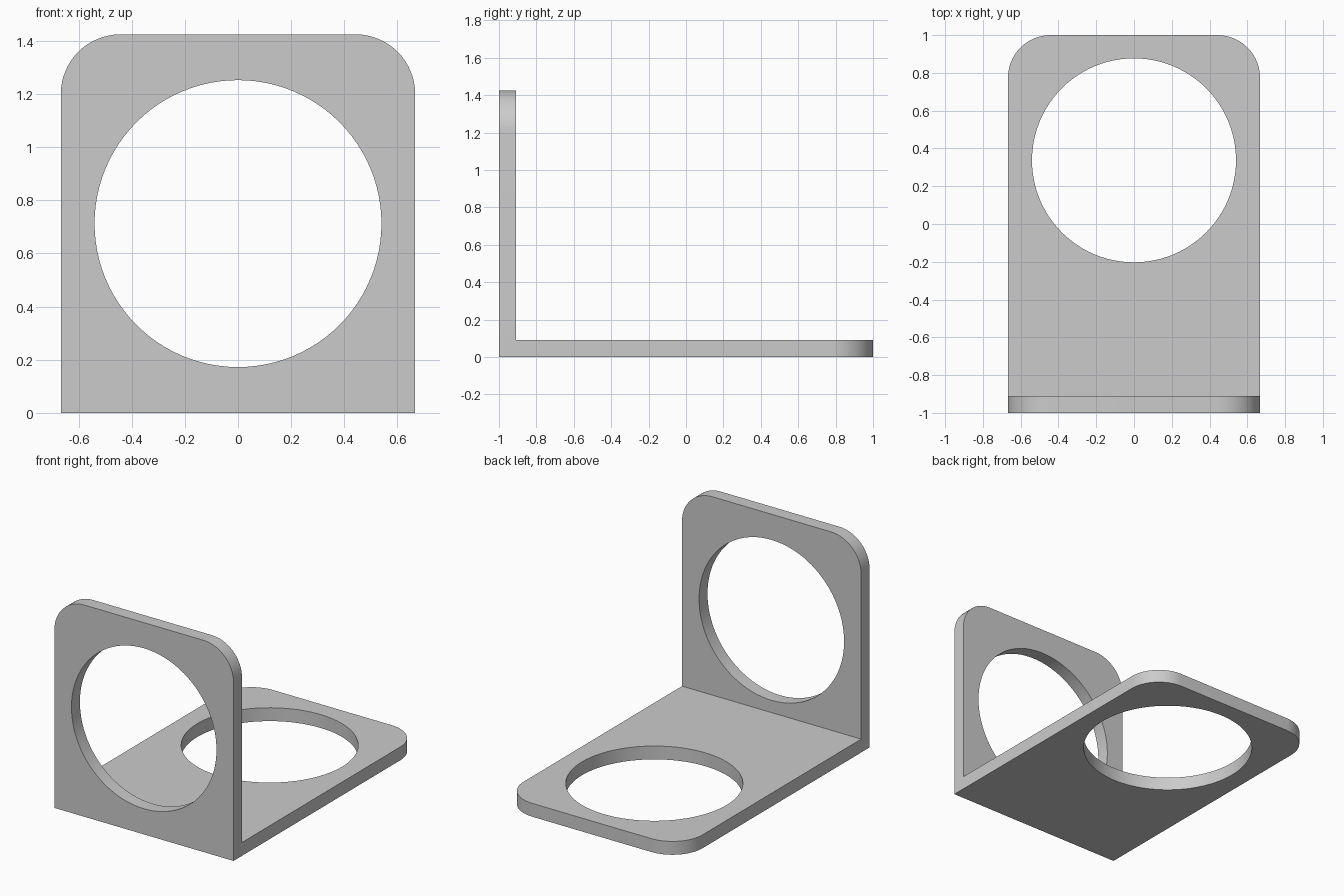
import bpy, bmesh, math
from mathutils import Matrix

old = bpy.data.objects.get("Cube")
if old:
    bpy.data.objects.remove(old, do_unlink=True)

HALF_W, HEIGHT, THICK = 0.667, 1.425, 0.09
CORNER_R, HOLE_R = 0.225, 0.54

grey = bpy.data.materials.new("plain grey")
grey.use_nodes = True
colour = (0.6, 0.6, 0.6, 1)
grey.diffuse_color = colour
grey.node_tree.nodes["Principled BSDF"].inputs["Base Color"].default_value = colour


def make_object(name, bm):
    bmesh.ops.recalc_face_normals(bm, faces=bm.faces)
    mesh = bpy.data.meshes.new(name)
    bm.to_mesh(mesh)
    bm.free()
    mesh.materials.append(grey)
    obj = bpy.data.objects.new(name, mesh)
    bpy.context.collection.objects.link(obj)
    return obj


def hole_cutter(name, centre, rotation):
    bm = bmesh.new()
    bmesh.ops.create_cone(bm, cap_ends=True, segments=96, radius1=HOLE_R,
                          radius2=HOLE_R, depth=THICK * 3,
                          matrix=Matrix.Translation(centre) @ rotation)
    obj = make_object(name, bm)
    obj.hide_render = True
    return obj


# L-shaped side profile (y, z), extruded across the width
profile = [(-1, 0), (1, 0), (1, THICK), (-1 + THICK, THICK),
           (-1 + THICK, HEIGHT), (-1, HEIGHT)]
bm = bmesh.new()
face = bm.faces.new([bm.verts.new((-HALF_W, y, z)) for y, z in profile])
side = bmesh.ops.extrude_face_region(bm, geom=[face])["geom"]
bmesh.ops.translate(bm, vec=(2 * HALF_W, 0, 0),
                    verts=[v for v in side if isinstance(v, bmesh.types.BMVert)])

# Rounded corners at the free end of each leg
corners = [e for e in bm.edges
           if all(v.co.y > 0.99 for v in e.verts) and abs(e.verts[0].co.z - e.verts[1].co.z) > 0.01
           or all(v.co.z > HEIGHT - 0.01 for v in e.verts) and abs(e.verts[0].co.y - e.verts[1].co.y) > 0.01]
bmesh.ops.bevel(bm, geom=corners, offset=CORNER_R, offset_type='OFFSET',
                segments=16, profile=0.5, affect='EDGES')
bracket = make_object("angle_bracket", bm)

# Round opening through each leg
cutters = [
    hole_cutter("upright_hole_cutter", (0, -1 + THICK / 2, HEIGHT / 2),
                Matrix.Rotation(math.pi / 2, 4, 'X')),
    hole_cutter("base_hole_cutter", (0, 0.337, THICK / 2), Matrix.Identity(4)),
]
for cutter in cutters:
    mod = bracket.modifiers.new(cutter.name, 'BOOLEAN')
    mod.operation = 'DIFFERENCE'
    mod.solver = 'EXACT'
    mod.object = cutter

# Bake the cuts and discard the cutters
graph = bpy.context.evaluated_depsgraph_get()
cut_mesh = bpy.data.meshes.new_from_object(bracket.evaluated_get(graph))
bracket.modifiers.clear()
bracket.data = cut_mesh
for cutter in cutters:
    bpy.data.objects.remove(cutter, do_unlink=True)

bpy.ops.object.select_all(action='DESELECT')
bracket.select_set(True)
bpy.context.view_layer.objects.active = bracket
bpy.ops.object.shade_smooth_by_angle(angle=math.radians(30))
